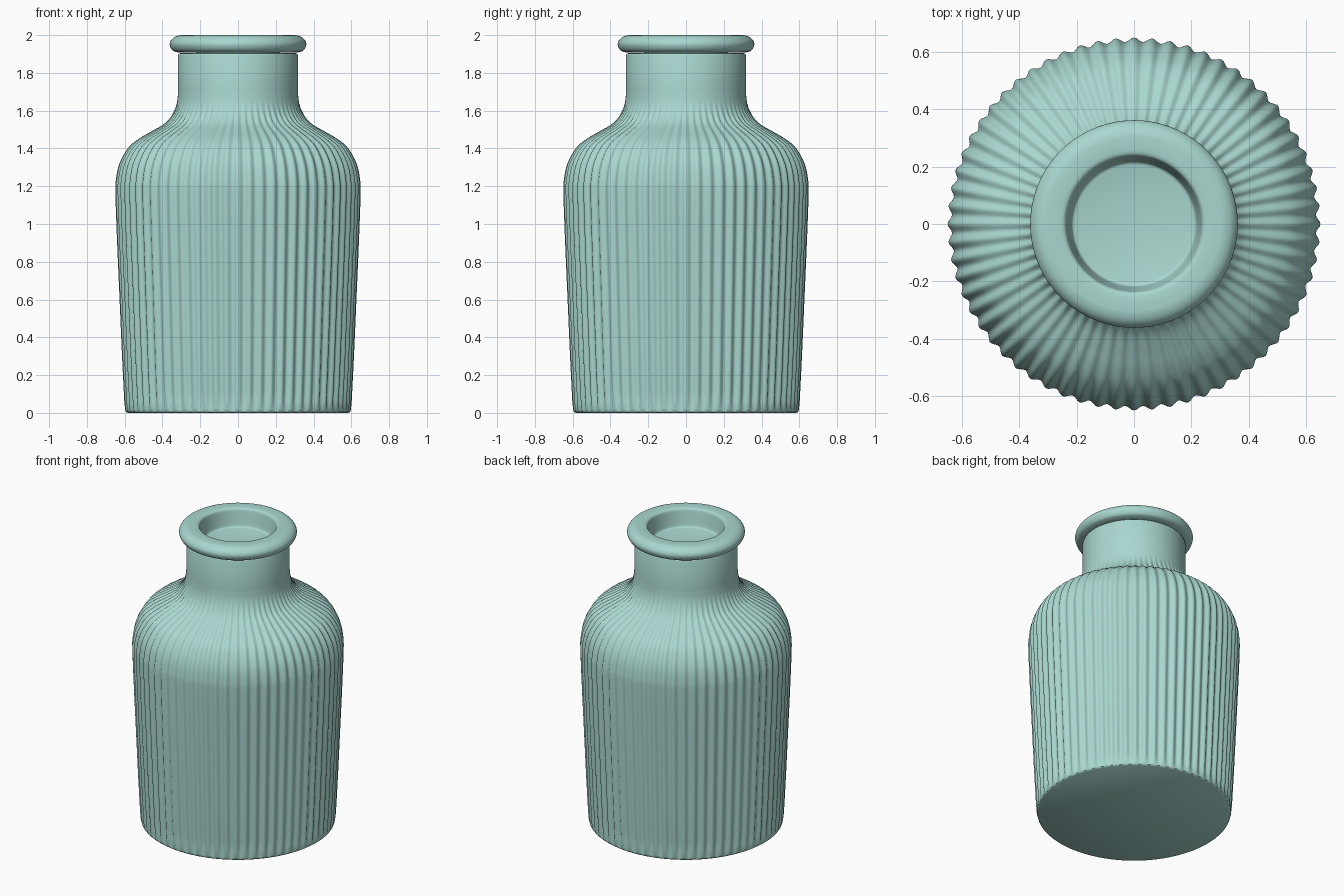
import bpy, bmesh, math
from mathutils import Vector

cube = bpy.data.objects.get("Cube")
if cube:
    bpy.data.objects.remove(cube, do_unlink=True)

FLUTES = 64
DEPTH = 0.015

glaze = bpy.data.materials.new("pale_teal_glaze")
glaze.use_nodes = True
colour = (0.40, 0.68, 0.63, 1)
glaze.diffuse_color = colour
glaze.node_tree.nodes["Principled BSDF"].inputs["Base Color"].default_value = colour


def smooth_path(points, steps):
    """Catmull-Rom curve through the profile points."""
    p = [Vector(q) for q in points]
    p = [2 * p[0] - p[1]] + p + [2 * p[-1] - p[-2]]
    out = []
    for a, b, c, d in zip(p, p[1:], p[2:], p[3:]):
        for i in range(steps):
            t = i / steps
            out.append(0.5 * (2 * b + (c - a) * t + (2 * a - 5 * b + 4 * c - d) * t * t
                              + (3 * b - a - 3 * c + d) * t ** 3))
    return out + [p[-2]]


def ramp(x, low, high):
    t = min(max((x - low) / (high - low), 0), 1)
    return t * t * (3 - 2 * t)


def flute(angle, z):
    """Inward groove depth: round ribs, fading out at the foot and neck."""
    fade = ramp(z, 0.0, 0.06) * (1 - ramp(z, 1.46, 1.67))
    return DEPTH * fade * (0.5 - 0.5 * math.cos(FLUTES * angle))


def lathe(name, profile, segments, groove=None, cap_start=False, cap_end=False):
    bm = bmesh.new()
    rings = []
    for r, z in profile:
        ring = []
        for i in range(segments):
            a = math.tau * i / segments
            rr = r - (groove(a, z) if groove else 0)
            ring.append(bm.verts.new((rr * math.cos(a), rr * math.sin(a), z)))
        rings.append(ring)
    for low, high in zip(rings, rings[1:]):
        for i in range(segments):
            j = (i + 1) % segments
            bm.faces.new((low[i], low[j], high[j], high[i]))
    if cap_start:
        bm.faces.new(rings[0][::-1])
    if cap_end:
        bm.faces.new(rings[-1])
    mesh = bpy.data.meshes.new(name)
    bm.to_mesh(mesh)
    bm.free()
    mesh.materials.append(glaze)
    obj = bpy.data.objects.new(name, mesh)
    bpy.context.collection.objects.link(obj)
    bpy.ops.object.select_all(action='DESELECT')
    obj.select_set(True)
    bpy.context.view_layer.objects.active = obj
    bpy.ops.object.shade_smooth_by_angle(angle=math.radians(45))
    return obj


# Fluted body, shoulder and plain neck
foot = [(0.585, 0), (0.594, 0.006), (0.598, 0.02)]
wall = [(0.602, 0.06), (0.614, 0.3), (0.627, 0.6), (0.64, 0.9), (0.649, 1.15),
        (0.647, 1.23), (0.628, 1.32), (0.58, 1.405), (0.52, 1.455), (0.45, 1.495),
        (0.385, 1.535), (0.345, 1.585), (0.324, 1.64), (0.317, 1.7)]
neck_top = [(0.317, 1.893), (0.313, 1.902), (0.304, 1.905), (0.25, 1.905)]
lathe("bottle_body", foot + smooth_path(wall, 4) + neck_top, FLUTES * 8,
      groove=flute, cap_start=True)

# Rounded rim with the shallow well of the mouth
outer = [(0.25, 1.908), (0.31, 1.908)]
bulge = [(0.325, 1.91), (0.348, 1.92), (0.361, 1.945), (0.358, 1.967),
         (0.341, 1.987), (0.315, 1.998), (0.285, 2.0)]
mouth = [(0.255, 2.0), (0.245, 1.997), (0.238, 1.99), (0.234, 1.975), (0.226, 1.93),
         (0.219, 1.895), (0.214, 1.884), (0.205, 1.88)]
lathe("bottle_rim", outer + smooth_path(bulge, 4) + smooth_path(mouth, 3), 128,
      cap_end=True)
